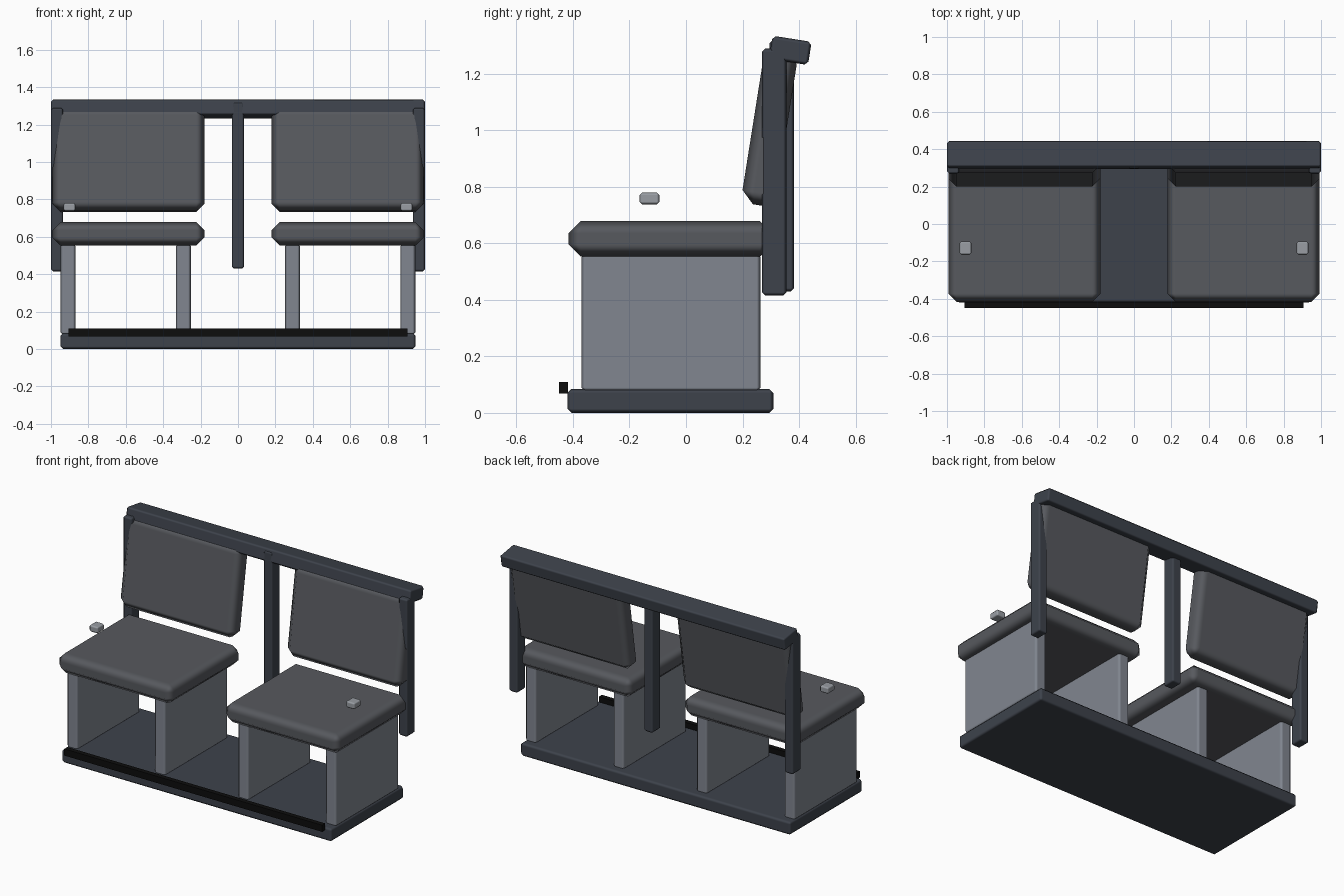
import bpy
import math

if "Cube" in bpy.data.objects:
    bpy.data.objects.remove(bpy.data.objects["Cube"])


def material(name, r, g, b):
    m = bpy.data.materials.new(name)
    m.diffuse_color = (r, g, b, 1)
    m.use_nodes = True
    m.node_tree.nodes["Principled BSDF"].inputs["Base Color"].default_value = m.diffuse_color
    return m


FRAME = material("dark_frame", 0.047, 0.055, 0.071)
CUSHION = material("grey_cushion", 0.095, 0.1, 0.112)
PANEL = material("light_panel", 0.22, 0.24, 0.28)
TRIM = material("black_trim", 0.004, 0.004, 0.004)
METAL = material("knob_metal", 0.32, 0.34, 0.37)

LEAN = -math.radians(9)


def box(name, centre, size, mat, bevel=0.0, tilt=0.0):
    """Chamfered box, optionally leaning about the x axis."""
    bpy.ops.mesh.primitive_cube_add(size=1, location=centre)
    ob = bpy.context.object
    ob.name = name
    ob.scale = size
    bpy.ops.object.transform_apply(location=False, rotation=False, scale=True)
    ob.rotation_euler.x = tilt
    ob.data.materials.append(mat)
    if bevel:
        bpy.ops.object.shade_smooth_by_angle(angle=math.radians(50))
        mod = ob.modifiers.new("chamfer", 'BEVEL')
        mod.width = bevel
        mod.segments = 1
        mod.harden_normals = True
    return ob


# Floor plinth and black front strip
box("base", (0, -0.055, 0.0425), (1.9, 0.73, 0.085), FRAME, 0.015)
box("front_strip", (0, -0.434, 0.089), (1.81, 0.031, 0.042), TRIM)

# Two seats, mirrored left and right
for side, label in ((-1, "left"), (1, "right")):
    box(label + "_outer_panel", (side * 0.908, -0.053, 0.32),
        (0.08, 0.635, 0.49), PANEL, 0.015)
    box(label + "_inner_panel", (side * 0.292, -0.053, 0.32),
        (0.08, 0.635, 0.49), PANEL, 0.015)
    box(label + "_seat", (side * 0.586, -0.055, 0.616),
        (0.814, 0.722, 0.126), CUSHION, 0.044)
    box(label + "_backrest", (side * 0.586, 0.296, 1.011),
        (0.814, 0.12, 0.557), CUSHION, 0.044, LEAN)
    box(label + "_post", (side * 0.967, 0.312, 0.852),
        (0.065, 0.087, 0.874), FRAME, 0.012)
    box(label + "_knob", (side * 0.901, -0.129, 0.759),
        (0.064, 0.071, 0.043), METAL, 0.01)

# Centre post and leaning top rail
box("centre_post", (0, 0.339, 0.875), (0.066, 0.087, 0.89), FRAME, 0.012)
box("top_rail", (0, 0.369, 1.283), (2.0, 0.14, 0.083), FRAME, 0.012, LEAN)
